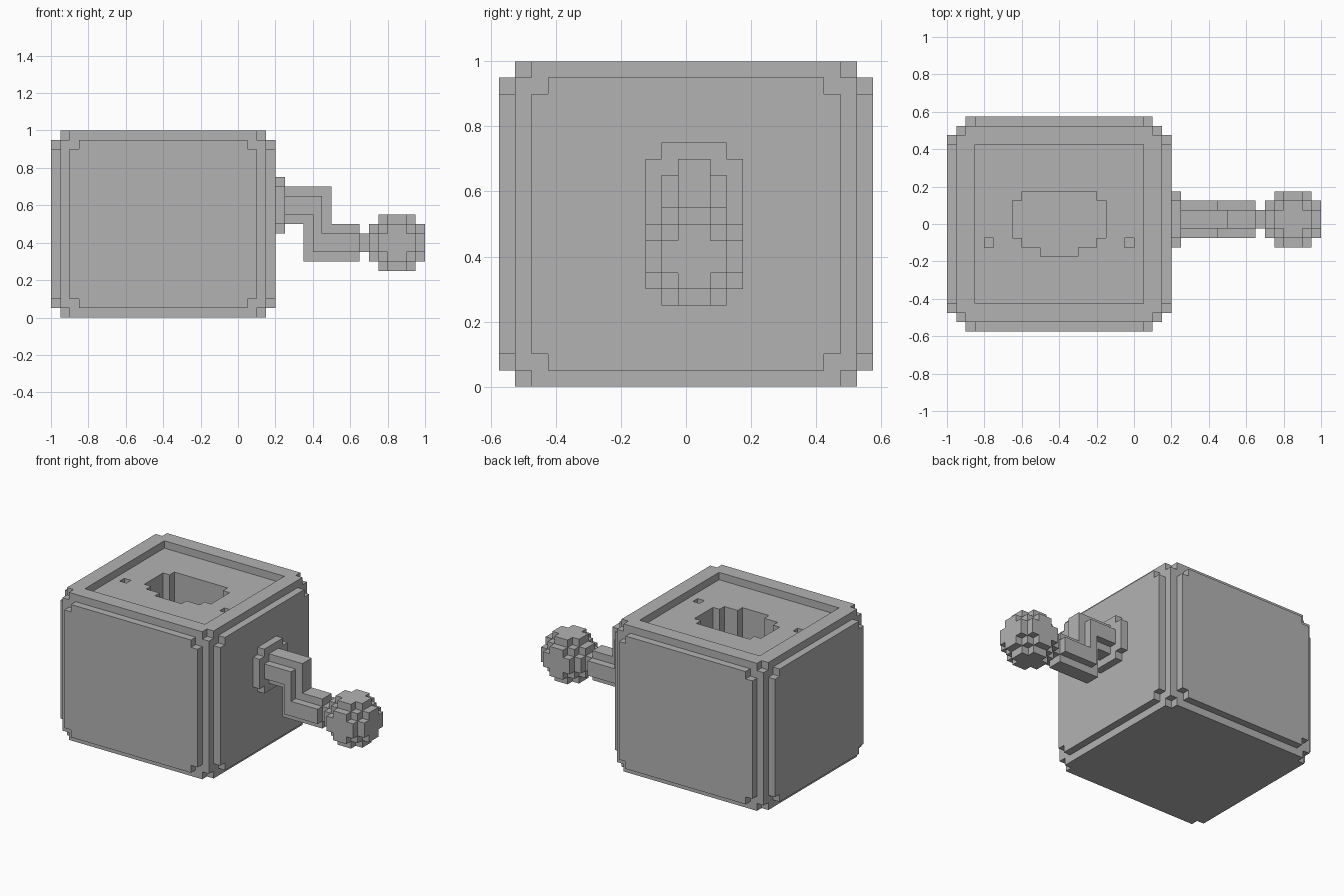
import bpy, bmesh, math
from itertools import product
from mathutils import Vector

if "Cube" in bpy.data.objects:
    bpy.data.objects.remove(bpy.data.objects["Cube"], do_unlink=True)

U = 0.05                      # block size
X0, X1 = -0.95, 0.15          # box core
Y = 0.525
AY, BALL = 0.025, Vector((0.85, 0.025, 0.4))   # crank axis and knob centre

grey = bpy.data.materials.new("plain_grey")
grey.use_nodes = True
colour = (0.45, 0.45, 0.45, 1)
grey.diffuse_color = colour
grey.node_tree.nodes["Principled BSDF"].inputs["Base Color"].default_value = colour


def finish(name, bm):
    bmesh.ops.recalc_face_normals(bm, faces=bm.faces)
    mesh = bpy.data.meshes.new(name)
    bm.to_mesh(mesh)
    bm.free()
    mesh.materials.append(grey)
    obj = bpy.data.objects.new(name, mesh)
    bpy.context.collection.objects.link(obj)
    return obj


def prism(name, outline, axis, lo, hi):
    """Extrude a 2D outline along an axis; the outline uses the other two in order."""
    bm = bmesh.new()

    def place(a, b, c):
        p = [a, b]
        p.insert(axis, c)
        return bm.verts.new(p)

    face = bm.faces.new([place(a, b, lo) for a, b in outline])
    new = bmesh.ops.extrude_face_region(bm, geom=[face])["geom"]
    shift = Vector((0, 0, 0))
    shift[axis] = hi - lo
    bmesh.ops.translate(bm, vec=shift, verts=[v for v in new if isinstance(v, bmesh.types.BMVert)])
    return finish(name, bm)


def rect(a0, a1, b0, b1):
    return [(a0, b0), (a1, b0), (a1, b1), (a0, b1)]


def notched(a0, a1, b0, b1, n=U):
    """Rectangle with a square notch in every corner."""
    return [(a0 + n, b0), (a1 - n, b0), (a1 - n, b0 + n), (a1, b0 + n),
            (a1, b1 - n), (a1 - n, b1 - n), (a1 - n, b1), (a0 + n, b1),
            (a0 + n, b1 - n), (a0, b1 - n), (a0, b0 + n), (a0 + n, b0 + n)]


def cut(obj, cutter):
    mod = obj.modifiers.new("cut", "BOOLEAN")
    mod.operation = "DIFFERENCE"
    mod.solver = "EXACT"
    mod.object = cutter
    bpy.context.view_layer.objects.active = obj
    bpy.ops.object.modifier_apply(modifier=mod.name)
    bpy.data.objects.remove(cutter, do_unlink=True)


# Box core and raised panels on all sides
core = prism("box_core", rect(X0, X1, -Y, Y), 2, U, 1 - U)
side = notched(-Y + U, Y - U, U, 1 - U)
front = notched(X0 + U, X1 - U, U, 1 - U)
cap = notched(X0, X1, -Y, Y)
prism("left_panel", side, 0, X1, X1 + U)
prism("right_panel", side, 0, X0 - U, X0)
prism("front_panel", front, 1, -Y - U, -Y)
prism("back_panel", front, 1, Y, Y + U)
prism("bottom_panel", cap, 2, 0, U)

# Top rim with a square opening
rim = prism("top_rim", cap, 2, 1 - U, 1)
cut(rim, prism("opening_cutter", rect(X0 + 2 * U, X1 - 2 * U, -Y + 2 * U, Y - 2 * U), 2, 0.9, 1.1))

# Rounded well in the sunken top, mirrored about its middle
MID = -0.4
half = [(0.1, -0.175), (0.1, -0.125), (0.2, -0.125), (0.2, -0.075),
        (0.25, -0.075), (0.25, 0.125), (0.2, 0.125), (0.2, 0.175)]
well = [(MID + x, y) for x, y in half] + [(MID - x, y) for x, y in reversed(half)]
cut(core, prism("well_cutter", well, 2, 0.45, 1.1))

# Two small pits beside the well
for s in (-1, 1):
    x = MID + s * 0.375
    cut(core, prism("pit_cutter", rect(x - U / 2, x + U / 2, -0.125, -0.075), 2, 0.9, 1.1))

# Crank: mounting plate, stepped arm in a thin tall and a wide short layer, pin
prism("crank_plate", notched(AY - 0.15, AY + 0.15, 0.45, 0.75), 0, 0.2, 0.25)


def stepped(xa, xb, top, bottom, knee_top, knee_bottom):
    return [(0.25, top), (xb, top), (xb, knee_top), (0.65, knee_top),
            (0.65, knee_bottom), (xa, knee_bottom), (xa, bottom), (0.25, bottom)]


prism("crank_arm_spine", stepped(0.35, 0.5, 0.7, 0.5, 0.5, 0.3), 1, AY - U, AY + U)
inner = stepped(0.4, 0.45, 0.65, 0.55, 0.45, 0.35)
prism("crank_arm_front", inner, 1, AY - 2 * U, AY - U)
prism("crank_arm_back", inner, 1, AY + U, AY + 2 * U)
prism("crank_pin", rect(AY - U, AY + U, 0.35, 0.45), 0, 0.65, 0.7)

# Blocky round knob: only the outer faces of the blocks inside a sphere
bm = bmesh.new()
steps = [i + 0.5 for i in range(-3, 3)]
cells = {c for c in product(steps, repeat=3) if Vector(c).length < 3}
for c in cells:
    for axis, s in product(range(3), (-1, 1)):
        n = Vector((0, 0, 0))
        n[axis] = s
        if tuple(Vector(c) + n) in cells:
            continue
        u = Vector((0, 0, 0))
        u[(axis + 1) % 3] = 0.5
        w = n.cross(u)
        mid = Vector(c) + n / 2
        corners = (mid - u - w, mid + u - w, mid + u + w, mid - u + w)
        bm.faces.new([bm.verts.new(BALL + p * U) for p in corners])
bmesh.ops.remove_doubles(bm, verts=bm.verts, dist=0.001)
bmesh.ops.dissolve_limit(bm, angle_limit=math.radians(1), verts=bm.verts, edges=bm.edges)
finish("crank_knob", bm)
